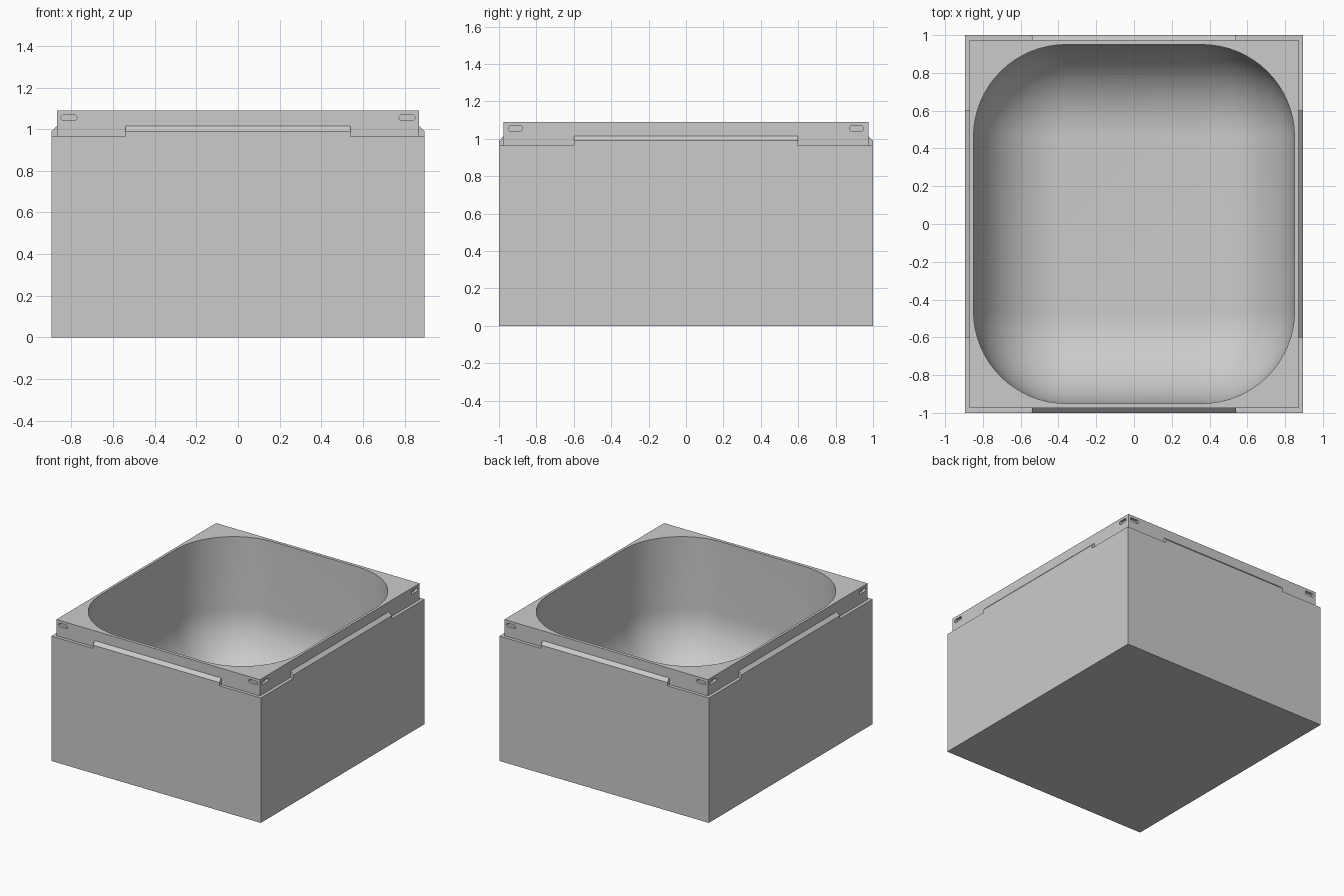
import bpy, bmesh
from math import sin, cos, pi
from mathutils import Matrix, Vector

old = bpy.data.objects.get("Cube")
if old:
    bpy.data.objects.remove(old, do_unlink=True)

grey = bpy.data.materials.new("plain_grey")
grey.use_nodes = True
colour = (0.6, 0.6, 0.6, 1)
grey.diffuse_color = colour
grey.node_tree.nodes["Principled BSDF"].inputs["Base Color"].default_value = colour

HX, HY = 0.895, 1.0           # half width and half depth
LEDGE, TOP, STEP = 0.965, 1.09, 0.025


def rounded_rect(hx, hy, r=0.0, steps=16):
    """Outline points of a rectangle, with optional round corners."""
    if r == 0:
        return [(hx, hy), (-hx, hy), (-hx, -hy), (hx, -hy)]
    points = []
    for corner, (sx, sy) in enumerate([(1, 1), (-1, 1), (-1, -1), (1, -1)]):
        for i in range(steps + 1):
            a = (corner + i / steps) * pi / 2
            points.append((sx * (hx - r) + r * cos(a), sy * (hy - r) + r * sin(a)))
    return points


def loft(name, rings, turn=0.0):
    """Closed solid through rings of equal length, turned about z."""
    bm = bmesh.new()
    loops = [[bm.verts.new(Vector(p)) for p in ring] for ring in rings]
    n = len(loops[0])
    for a, b in zip(loops, loops[1:]):
        for i in range(n):
            j = (i + 1) % n
            bm.faces.new((a[i], a[j], b[j], b[i]))
    bm.faces.new(loops[0])
    bm.faces.new(loops[-1])
    bmesh.ops.rotate(bm, verts=bm.verts, matrix=Matrix.Rotation(turn, 3, 'Z'))
    bmesh.ops.recalc_face_normals(bm, faces=bm.faces)
    mesh = bpy.data.meshes.new(name)
    bm.to_mesh(mesh)
    bm.free()
    mesh.materials.append(grey)
    obj = bpy.data.objects.new(name, mesh)
    bpy.context.collection.objects.link(obj)
    return obj


def block(name, hx, hy, z0, z1):
    return loft(name, [[(x, y, z) for x, y in rounded_rect(hx, hy)] for z in (z0, z1)])


def combine(target, tool, operation):
    """Apply a boolean and discard the tool object."""
    tool.hide_render = True
    mod = target.modifiers.new(operation.lower(), 'BOOLEAN')
    mod.operation, mod.solver, mod.object = operation, 'EXACT', tool
    bpy.context.view_layer.objects.active = target
    bpy.ops.object.modifier_apply(modifier=mod.name)
    bpy.data.objects.remove(tool, do_unlink=True)


# Outer block and stepped rim
body = block("container_body", HX, HY, 0, LEDGE)
combine(body, block("rim", HX - STEP, HY - STEP, LEDGE - 0.1, TOP), 'UNION')

# Raised tabs with sloped tops, one centred on each side
sides = [(0, HY, 0.54, 0.812), (pi / 2, HX, 0.6, 0.912),
         (pi, HY, 0.54, 0.812), (-pi / 2, HX, 0.6, 0.912)]
for turn, reach, half, slot_x in sides:
    inner = 0.035 - reach
    profile = [(-reach, LEDGE - 0.05), (-reach, 0.99), (STEP - reach, 1.015),
               (inner, 1.015), (inner, LEDGE - 0.05)]
    tab = loft("tab", [[(x, y, z) for y, z in profile] for x in (-half, half)], turn)
    combine(body, tab, 'UNION')

# Small rounded slots near the rim corners
for turn, reach, half, slot_x in sides:
    for side in (-1, 1):
        outline = rounded_rect(0.038, 0.014, 0.0135, 6)
        face = STEP - reach
        slot = loft("slot_cutter", [[(side * slot_x + x, y, 1.055 + z) for x, z in outline]
                                    for y in (face - 0.02, face + 0.02)], turn)
        combine(body, slot, 'DIFFERENCE')

# Deep pocket with round corners and a filleted floor
FLOOR, FILLET, ROUND = 0.06, 0.48, 0.49
rings = [[(x, y, TOP + 0.1) for x, y in rounded_rect(0.85, 0.95, ROUND)]]
for k in range(17):
    a = k / 16 * pi / 2
    inset = FILLET * (1 - cos(a))
    z = FLOOR + FILLET * (1 - sin(a))
    rings.append([(x, y, z) for x, y in
                  rounded_rect(0.85 - inset, 0.95 - inset, ROUND - inset)])
combine(body, loft("pocket_cutter", rings), 'DIFFERENCE')

# Smooth the pocket, keep the block edges crisp
bpy.ops.object.select_all(action='DESELECT')
body.select_set(True)
bpy.context.view_layer.objects.active = body
bpy.ops.object.shade_smooth_by_angle(angle=pi / 6)
